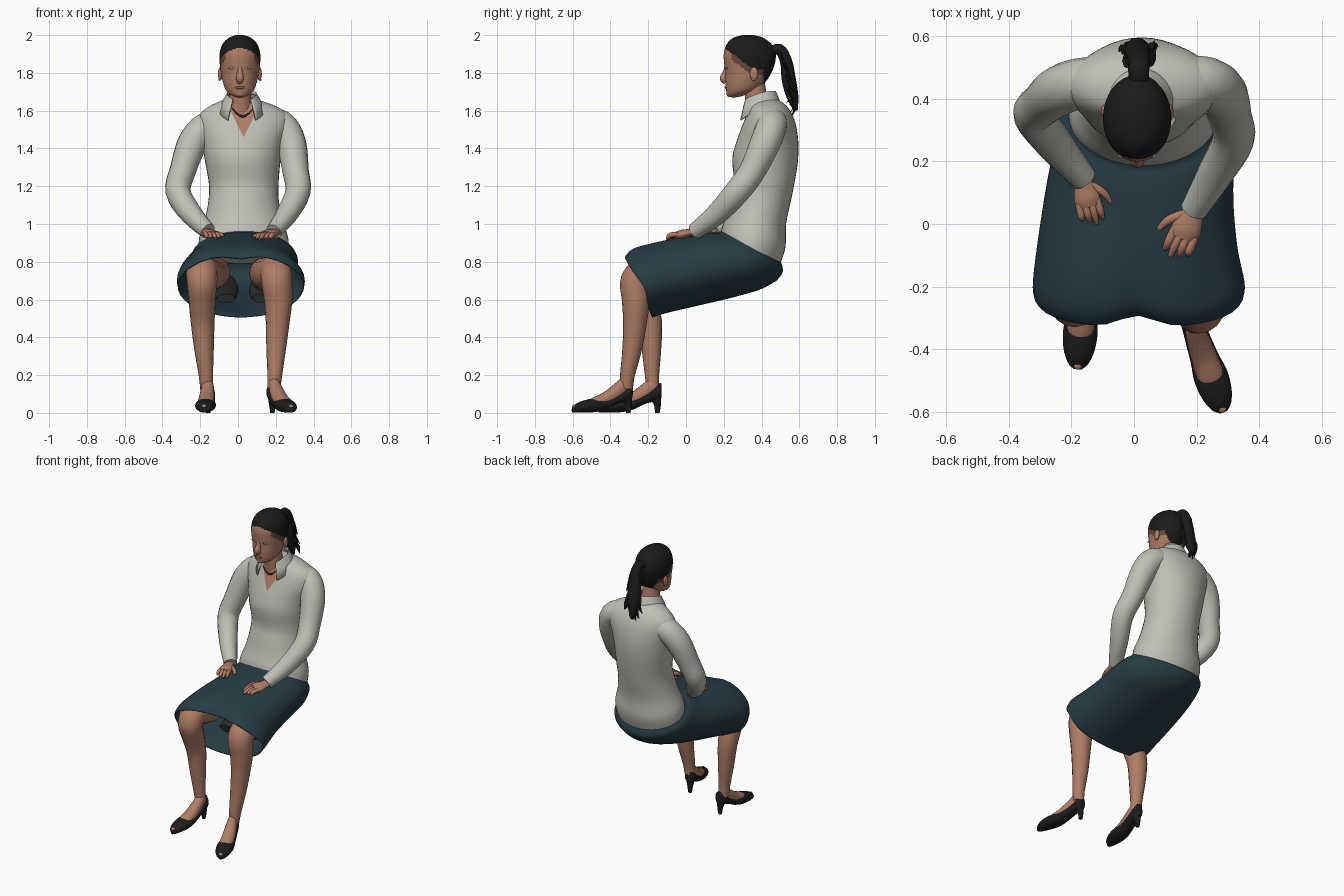
import bpy, bmesh, math, random
from mathutils import Vector

random.seed(4)
cube = bpy.data.objects.get("Cube")
if cube:
    bpy.data.objects.remove(cube, do_unlink=True)

X, Y, Z = Vector((1, 0, 0)), Vector((0, 1, 0)), Vector((0, 0, 1))


def material(name, r, g, b):
    m = bpy.data.materials.new(name)
    m.use_nodes = True
    m.diffuse_color = (r, g, b, 1)
    shader = next(n for n in m.node_tree.nodes if n.type == 'BSDF_PRINCIPLED')
    shader.inputs["Base Color"].default_value = (r, g, b, 1)
    shader.inputs["Roughness"].default_value = 0.8
    return m


SHIRT = material("shirt grey", .52, .53, .47)
SKIRT = material("skirt teal", .02, .046, .06)
SKIN = material("skin", .43, .205, .135)
HAIR = material("hair black", .011, .011, .012)
SHOE = material("shoe black", .012, .012, .013)
LINING = material("lining charcoal", .024, .024, .024)
LIPS = material("lips brown", .25, .1, .07)
HAIRLINE = material("hairline brown", .15, .07, .045)
WHITE = material("eye white", .55, .48, .42)


def smooth(keys, n):
    """Catmull-Rom interpolation of parameter tuples."""
    out = []
    for i in range(len(keys) - 1):
        a, b = keys[max(i - 1, 0)], keys[i]
        c, d = keys[i + 1], keys[min(i + 2, len(keys) - 1)]
        for k in range(n):
            t = k / n
            out.append([q + .5 * t * (r - p + t * (2*p - 5*q + 4*r - s + t * (3*(q - r) + s - p)))
                        for p, q, r, s in zip(a, b, c, d)])
    return out + [list(keys[-1])]


def ring(c, u, v, n):
    return [c + u * math.sin(2*math.pi*i/n) + v * math.cos(2*math.pi*i/n) for i in range(n)]


def loft(name, rings, mat, caps=True, closed=True, thickness=0):
    bm = bmesh.new()
    rows = [[bm.verts.new(p) for p in r] for r in rings]
    n = len(rows[0])
    for a, b in zip(rows, rows[1:]):
        for i in range(n if closed else n - 1):
            j = (i + 1) % n
            bm.faces.new((a[i], a[j], b[j], b[i]))
    if caps:
        bm.faces.new(rows[0])
        bm.faces.new(rows[-1])
    bmesh.ops.recalc_face_normals(bm, faces=bm.faces)
    mesh = bpy.data.meshes.new(name)
    bm.to_mesh(mesh)
    bm.free()
    mesh.materials.append(mat)
    mesh.shade_smooth()
    mesh.set_sharp_from_angle(angle=math.radians(50))
    obj = bpy.data.objects.new(name, mesh)
    bpy.context.scene.collection.objects.link(obj)
    if thickness:
        mod = obj.modifiers.new("thickness", 'SOLIDIFY')
        mod.thickness = thickness
    return obj


def body(name, keys, mat, sub=4, n=40, deform=None, **kw):
    """Keys: front y, front z, back y, back z, centre x, half width."""
    rings = []
    for yf, zf, yb, zb, cx, hw in smooth(keys, sub):
        f, b = Vector((cx, yf, zf)), Vector((cx, yb, zb))
        rings.append(ring((f + b) / 2, X * hw, (f - b) / 2, n))
    if deform:
        rings = [[deform(p, i / (len(rings) - 1)) for p in r] for i, r in enumerate(rings)]
    return loft(name, rings, mat, **kw)


def tube(name, keys, mat, sub=4, n=16, side=X, flat=1):
    """Keys: x, y, z, radius. Rings stand square to the path."""
    pts = smooth(keys, sub)
    rings = []
    for i, p in enumerate(pts):
        t = Vector(pts[min(i + 1, len(pts) - 1)][:3]) - Vector(pts[max(i - 1, 0)][:3])
        t.normalize()
        u = (side - t * t.dot(side)).normalized()
        rings.append(ring(Vector(p[:3]), u * p[3], t.cross(u) * p[3] * flat, n))
    return loft(name, rings, mat)


def ball(name, loc, scale, mat):
    bpy.ops.mesh.primitive_uv_sphere_add(segments=16, ring_count=10, radius=1, location=loc)
    o = bpy.context.object
    o.name = name
    o.scale = scale
    o.data.materials.append(mat)
    o.data.shade_smooth()


# Shirt body, with a skin V at the open neck
torso = body("shirt_body", [
    (.182, .93, .50, .79, .03, .238), (.19, .98, .527, .88, .03, .235),
    (.215, 1.05, .53, 1.0, .03, .205), (.24, 1.15, .555, 1.12, .03, .185),
    (.255, 1.22, .575, 1.22, .03, .185), (.245, 1.34, .592, 1.33, .025, .2),
    (.262, 1.42, .595, 1.43, .025, .215), (.29, 1.5, .583, 1.52, .03, .24),
    (.315, 1.565, .56, 1.585, .03, .235), (.33, 1.61, .525, 1.632, .025, .18),
    (.335, 1.64, .47, 1.67, .015, .09)], SHIRT)
torso.data.materials.append(SKIN)
bm = bmesh.new()
bm.from_mesh(torso.data)
for s in (1, -1):
    bmesh.ops.bisect_plane(bm, geom=bm.verts[:] + bm.edges[:] + bm.faces[:],
                           plane_co=(.03, 0, 1.46), plane_no=(2 * s, 0, -1))
for f in bm.faces:
    c = f.calc_center_median()
    if c.y < .4 and c.z > 1.46 + 2 * abs(c.x - .03):
        f.material_index = 1
bm.to_mesh(torso.data)
bm.free()

# Folded collar, open at the front
rows = []
for rx, ry, back, front in ((.07, .08, 1.69, 1.635), (.078, .09, 1.705, 1.65),
                            (.1, .105, 1.67, 1.6), (.125, .122, 1.63, 1.53)):
    row = []
    for i in range(33):
        a = math.radians(-143 + 286 * i / 32)
        w = (1 - math.cos(a)) / 2
        row.append(Vector((.02 + rx * math.sin(a), .385 + ry * math.cos(a),
                           back + (front - back) * w * w)))
    rows.append(row)
loft("collar", rows, SHIRT, caps=False, closed=False, thickness=.006)

# Sleeves
tube("right_sleeve", [(-.08, .46, 1.53, .075), (-.17, .45, 1.51, .08), (-.24, .425, 1.43, .08),
                      (-.29, .385, 1.29, .07), (-.317, .345, 1.17, .067),
                      (-.245, .245, 1.05, .058), (-.16, .145, .963, .043)], SHIRT)
tube("left_sleeve", [(.12, .46, 1.545, .075), (.225, .455, 1.525, .08), (.28, .42, 1.43, .08),
                     (.305, .35, 1.28, .07), (.317, .27, 1.17, .067),
                     (.258, .16, 1.05, .057), (.19, .045, .96, .043)], SHIRT)


# Hands resting on the lap
def hand(label, wrist, angle, thumb, size):
    w = Vector(wrist)
    fwd = Vector((math.sin(angle), -math.cos(angle), -.08)) * size
    out = Vector((math.cos(angle), math.sin(angle), 0)) * thumb * size

    def at(f, o, z, r):
        return (*(w + fwd * f + out * o + Z * z), r * size)
    tube(label + "_palm", [at(-.03, 0, .01, .028), at(.02, 0, .005, .032),
                           at(.06, 0, 0, .042), at(.085, 0, -.004, .036)], SKIN, flat=.5)
    for k in range(4):
        o = .03 - .02 * k
        reach = .145 - .012 * abs(k - 1)
        tube(label + "_finger", [at(.07, o, 0, .012), at(.11, o * 1.05, -.002, .012),
                                 at(reach, o * 1.1, -.018, .007)], SKIN, n=8)
    tube(label + "_thumb", [at(.02, .02, 0, .014), at(.055, .055, -.004, .013),
                            at(.09, .07, -.014, .007)], SKIN, n=8)


hand("right_hand", (-.165, .14, .955), .25, 1, 1)
hand("left_hand", (.195, .045, .952), -.42, -1, 1.15)


# Skirt, dipping between the knees, with the hem cut back at the sides
def dip(p, t):
    low = math.exp(-((p.z - .66) / .08) ** 2) * t ** 6
    p = p + Vector((0, .03 * low, 0))
    if p.z > .7:
        w = math.exp(-((p.x - .01) / .08) ** 2) * t ** 2
        p = p + Vector((0, .04 * w, -.025 * w))
    return p


body("skirt", [
    (.205, .975, .49, .81, .03, .222), (.175, .957, .507, .785, .03, .242),
    (.13, .957, .503, .735, .03, .268), (.02, .943, .42, .665, .03, .288),
    (-.1, .925, .25, .612, .015, .302), (-.2, .907, .05, .565, .01, .32),
    (-.29, .88, -.1, .53, .015, .338), (-.333, .84, -.18, .505, .015, .335)],
    SKIRT, deform=dip, caps=False, thickness=.006)
for x, label in ((-.065, "right"), (.125, "left")):
    tube(label + "_lining", [(x, -.04, .605, .05), (x, .1, .635, .066), (x, .2, .66, .066),
                             (x, .33, .705, .05)], LINING, flat=.5)

# Legs
tube("right_leg", [(-.12, .28, .745, .08), (-.15, .1, .735, .09), (-.17, -.08, .735, .09),
                   (-.19, -.2, .745, .085), (-.19, -.25, .69, .08), (-.19, -.225, .6, .072),
                   (-.187, -.19, .48, .063), (-.18, -.183, .34, .052),
                   (-.17, -.18, .2, .038), (-.165, -.175, .12, .034)], SKIN)
tube("left_leg", [(.14, .28, .745, .08), (.15, .1, .735, .09), (.17, -.08, .735, .09),
                  (.2, -.2, .745, .085), (.205, -.265, .7, .082), (.213, -.265, .6, .075),
                  (.21, -.27, .48, .063), (.202, -.285, .34, .052),
                  (.195, -.31, .2, .039), (.19, -.315, .13, .034)], SKIN)


# Feet in heeled pumps
def pump(label, heel, toe):
    h = Vector((*heel, 0))
    d = (Vector((*toe, 0)) - h).normalized()
    side = d.cross(Z)

    def along(name, keys, mat):
        rings = [ring(h + d * t + Z * (lo + hi) / 2, side * hw, Z * (hi - lo) / 2, 20)
                 for t, hw, lo, hi in smooth(keys, 4)]
        loft(label + name, rings, mat)
    along("_shoe", [(0, .012, .08, .155), (.015, .032, .065, .155), (.08, .04, .05, .105),
                    (.15, .046, .018, .077), (.21, .055, .004, .078), (.27, .05, .002, .066),
                    (.315, .033, .001, .047), (.335, .012, .002, .028)], SHOE)
    along("_foot", [(.02, .02, .1, .16), (.05, .03, .08, .19), (.1, .038, .05, .152),
                    (.16, .042, .03, .108), (.22, .043, .02, .081), (.26, .03, .02, .058)], SKIN)
    base = h + d * .022
    tube(label + "_heel", [(*(base + d * .018 + Z * .1), .034), (*(base + Z * .05), .02),
                           (*base, .012)], SHOE, n=10)
    ball(label + "_toe", h + d * .322 + Z * .034, (.014, .014, .01), SKIN)


pump("right", (-.155, -.13), (-.18, -.46))
pump("left", (.175, -.285), (.285, -.6))

# Neck and head, with the hair coloured above the hairline
tube("neck", [(.015, .39, 1.56, .07), (.012, .375, 1.64, .06), (.01, .36, 1.75, .056)], SKIN, n=24)
head = body("head", [
    (.25, 1.668, .29, 1.675, .01, .02), (.222, 1.68, .33, 1.69, .01, .05),
    (.212, 1.71, .38, 1.71, .01, .075), (.208, 1.755, .42, 1.75, .01, .09),
    (.208, 1.80, .452, 1.80, .01, .1), (.202, 1.85, .47, 1.85, .01, .107),
    (.2, 1.90, .475, 1.90, .01, .108), (.215, 1.95, .455, 1.95, .01, .093),
    (.25, 1.985, .41, 1.985, .01, .06), (.30, 2.0, .36, 2.0, .01, .02)], SKIN, sub=8, n=64)
head.data.materials.append(HAIR)
head.data.materials.append(HAIRLINE)
for f in head.data.polygons:
    y, z = f.center.y, f.center.z
    line = max(1.935 - .75 * (y - .2), 1.82) if y < .41 else 1.735
    if z > line:
        f.material_index = 1
    elif y > .24 and z > line - .035:
        f.material_index = 2

# Face
tube("nose", [(.01, .215, 1.835, .01), (.01, .208, 1.8, .015), (.01, .2, 1.77, .021),
              (.01, .212, 1.75, .014)], SKIN, n=14)
ball("mouth", (.01, .211, 1.722), (.028, .006, .007), LIPS)
ball("chin", (.01, .232, 1.69), (.028, .018, .018), SKIN)
for s, label in ((-1, "right"), (1, "left")):
    ball(label + "_eye", (.01 + s*.042, .216, 1.826), (.018, .006, .0065), WHITE)
    ball(label + "_iris", (.01 + s*.042, .2115, 1.826), (.004, .002, .004), HAIR)
    ball(label + "_ear", (.01 + s*.104, .36, 1.795), (.012, .022, .036), SKIN)
    ball(label + "_earring", (.01 + s*.109, .355, 1.764), (.006, .006, .006), WHITE)
tube("necklace", [(-.03, .316, 1.61, .003), (0, .309, 1.58, .004), (.025, .306, 1.57, .007),
                  (.05, .309, 1.58, .004), (.08, .318, 1.61, .003)], LINING, n=8, side=Y)

# Ponytail with ragged locks
tube("ponytail", [(.015, .44, 1.91, .03), (.015, .495, 1.925, .034), (.015, .53, 1.86, .038),
                  (.012, .545, 1.76, .044), (.01, .565, 1.67, .036), (.01, .582, 1.6, .012)],
     HAIR, n=12, flat=.85)
for k in range(22):
    z = 1.93 - .26 * k / 21
    y = .505 + (1.92 - z) * .22
    x = random.uniform(-.035, .035)
    drop = random.uniform(.07, .12)
    tube("ponytail_lock", [(.012 + x, y, z, .02), (.012 + x * 1.4, y + .02, z - drop * .5, .018),
                           (.012 + x * 1.9, min(y + random.uniform(-.02, .06), .598),
                            max(z - drop, 1.56), .001)],
         HAIR, sub=2, n=5, flat=.5)
